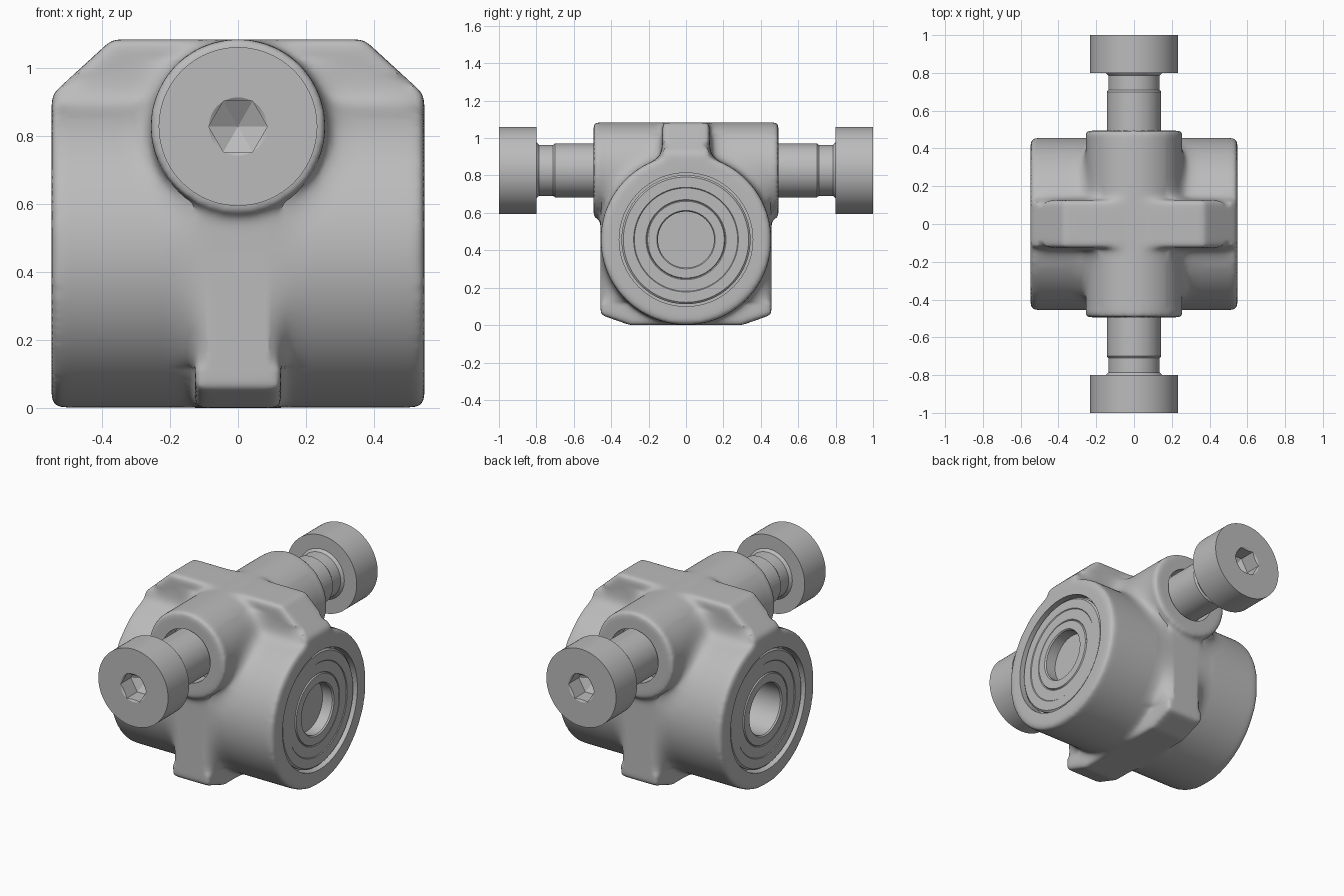
import bpy, bmesh, math
from mathutils import Vector, Matrix

cube = bpy.data.objects.get("Cube")
if cube:
    bpy.data.objects.remove(cube, do_unlink=True)

BARREL_Z, BOSS_Z = 0.457, 0.827
X, Y = Vector((1, 0, 0)), Vector((0, 1, 0))

steel = bpy.data.materials.new("satin grey")
steel.use_nodes = True
steel.diffuse_color = (0.5, 0.5, 0.5, 1)
steel.node_tree.nodes["Principled BSDF"].inputs["Base Color"].default_value = (0.5, 0.5, 0.5, 1)


def lathe(bm, profile, axis, z, steps=96):
    """Revolve (radius, along) points about a horizontal axis at height z."""
    verts = [bm.verts.new(axis * a + Vector((0, 0, z + r))) for r, a in profile]
    closed = profile[0][0] > 0
    edges = [bm.edges.new(p) for p in zip(verts, verts[1:])]
    if closed:
        edges.append(bm.edges.new((verts[-1], verts[0])))
    bmesh.ops.spin(bm, geom=verts + edges, cent=(0, 0, z), axis=axis,
                   angle=math.tau, steps=steps, use_merge=True)
    bmesh.ops.remove_doubles(bm, verts=bm.verts, dist=1e-5)


def rod(bm, radius, start, end, axis, z, steps=96):
    lathe(bm, [(0, start), (radius, start), (radius, end), (0, end)], axis, z, steps)


def prism(bm, points, axis, half):
    """Extrude an outline symmetrically along x or y."""
    side = Y if axis == X else X
    face = bm.faces.new([bm.verts.new(side * p + Vector((0, 0, z)) - axis * half)
                         for p, z in points])
    new = bmesh.ops.extrude_face_region(bm, geom=[face])["geom"]
    bmesh.ops.translate(bm, vec=axis * 2 * half,
                        verts=[v for v in new if isinstance(v, bmesh.types.BMVert)])


def make(name, bm):
    bmesh.ops.recalc_face_normals(bm, faces=bm.faces)
    mesh = bpy.data.meshes.new(name)
    bm.to_mesh(mesh)
    bm.free()
    mesh.materials.append(steel)
    obj = bpy.data.objects.new(name, mesh)
    bpy.context.collection.objects.link(obj)
    return obj


def bake(obj):
    """Apply every modifier."""
    bpy.context.view_layer.update()
    graph = bpy.context.evaluated_depsgraph_get()
    mesh = bpy.data.meshes.new_from_object(obj.evaluated_get(graph))
    obj.modifiers.clear()
    obj.data = mesh


def cut(obj, build):
    bm = bmesh.new()
    build(bm)
    cutter = make("cutter", bm)
    cutter.hide_render = True
    mod = obj.modifiers.new("cut", 'BOOLEAN')
    mod.operation, mod.solver, mod.object = 'DIFFERENCE', 'EXACT', cutter
    bake(obj)
    bpy.data.objects.remove(cutter, do_unlink=True)


def shade(obj, degrees=32):
    obj.data.shade_smooth()
    obj.data.set_sharp_from_angle(angle=math.radians(degrees))


# Cast housing: barrel, cross boss, top rib and foot rib fused together
bm = bmesh.new()
rod(bm, 0.456, -0.548, 0.548, X, BARREL_Z, 128)
rod(bm, 0.257, -0.494, 0.494, Y, BOSS_Z)
prism(bm, [(-0.548, 0.5), (0.548, 0.5), (0.548, 0.92), (0.37, 1.083),
           (-0.37, 1.083), (-0.548, 0.92)], Y, 0.127)
prism(bm, [(-0.457, 0.7), (-0.457, 0.055), (-0.3, 0), (0.3, 0),
           (0.457, 0.055), (0.457, 0.7)], X, 0.127)
housing = make("housing", bm)
remesh = housing.modifiers.new("fuse", 'REMESH')
remesh.mode, remesh.voxel_size = 'VOXEL', 0.012
bake(housing)


def in_fillet(co):
    x, y, z = abs(co.x), abs(co.y), co.z
    boss = 0.2 < math.hypot(x, z - BOSS_Z) < 0.37 and y < 0.45 and z < 1.02
    rib = 0.1 < y < 0.22 and 0.8 < z < 0.98 and x < 0.51
    foot = 0.1 < x < 0.21 and 0.12 < z < 0.55
    return boss or rib or foot


# Round the outer edges, then soften the inside corners further
bm = bmesh.new()
bm.from_mesh(housing.data)
for i in range(70):
    verts = bm.verts[:] if i < 12 else fillet
    bmesh.ops.smooth_vert(bm, verts=verts, factor=0.5,
                          use_axis_x=True, use_axis_y=True, use_axis_z=True)
    if i == 11:
        fillet = [v for v in bm.verts if in_fillet(v.co)]
bm.to_mesh(housing.data)
bm.free()

# Bores for the bearings and the two bolts
cut(housing, lambda b: rod(b, 0.2, -0.7, 0.7, X, BARREL_Z))
for s in (-1, 1):
    cut(housing, lambda b: rod(b, 0.357, s * 0.46, s * 0.6, X, BARREL_Z))
    cut(housing, lambda b: rod(b, 0.16, s * 0.39, s * 0.6, Y, BOSS_Z))
shade(housing)
if not housing.data.materials:
    housing.data.materials.append(steel)

# Bearing with stepped rings on both faces and a through hole
half = [(0.15, 0.525), (0.156, 0.533), (0.205, 0.533), (0.209, 0.526),
        (0.214, 0.53), (0.276, 0.53), (0.28, 0.534), (0.335, 0.534), (0.345, 0.525),
        (0.345, 0.48), (0.357, 0.48), (0.357, 0.45)]
bm = bmesh.new()
lathe(bm, half + [(r, -a) for r, a in reversed(half)], X, BARREL_Z)
shade(make("bearing", bm))

# Socket head bolts, front and back
for name, s in (("front_bolt", -1), ("back_bolt", 1)):
    bm = bmesh.new()
    lathe(bm, [(r, s * a) for r, a in [
        (0, 0.36), (0.144, 0.36), (0.144, 0.7), (0.136, 0.71), (0.136, 0.785),
        (0.15, 0.8), (0.233, 0.8), (0.233, 1.0), (0, 1.0)]], Y, BOSS_Z)
    bolt = make(name, bm)

    def socket(b):
        lathe(b, [(0, s * 0.85), (0.086, s * 0.9), (0.086, s * 1.1), (0, s * 1.1)],
              Y, BOSS_Z, 6)
        bmesh.ops.rotate(b, verts=b.verts, cent=(0, 0, BOSS_Z),
                         matrix=Matrix.Rotation(math.pi / 6, 3, 'Y'))
    cut(bolt, socket)
    # Countersunk lip of the socket
    cut(bolt, lambda b: lathe(b, [(0, s * 0.975), (0.07, s * 0.99), (0.087, s * 1.001),
                                  (0, s * 1.001)], Y, BOSS_Z, 48))
    shade(bolt, 25)
